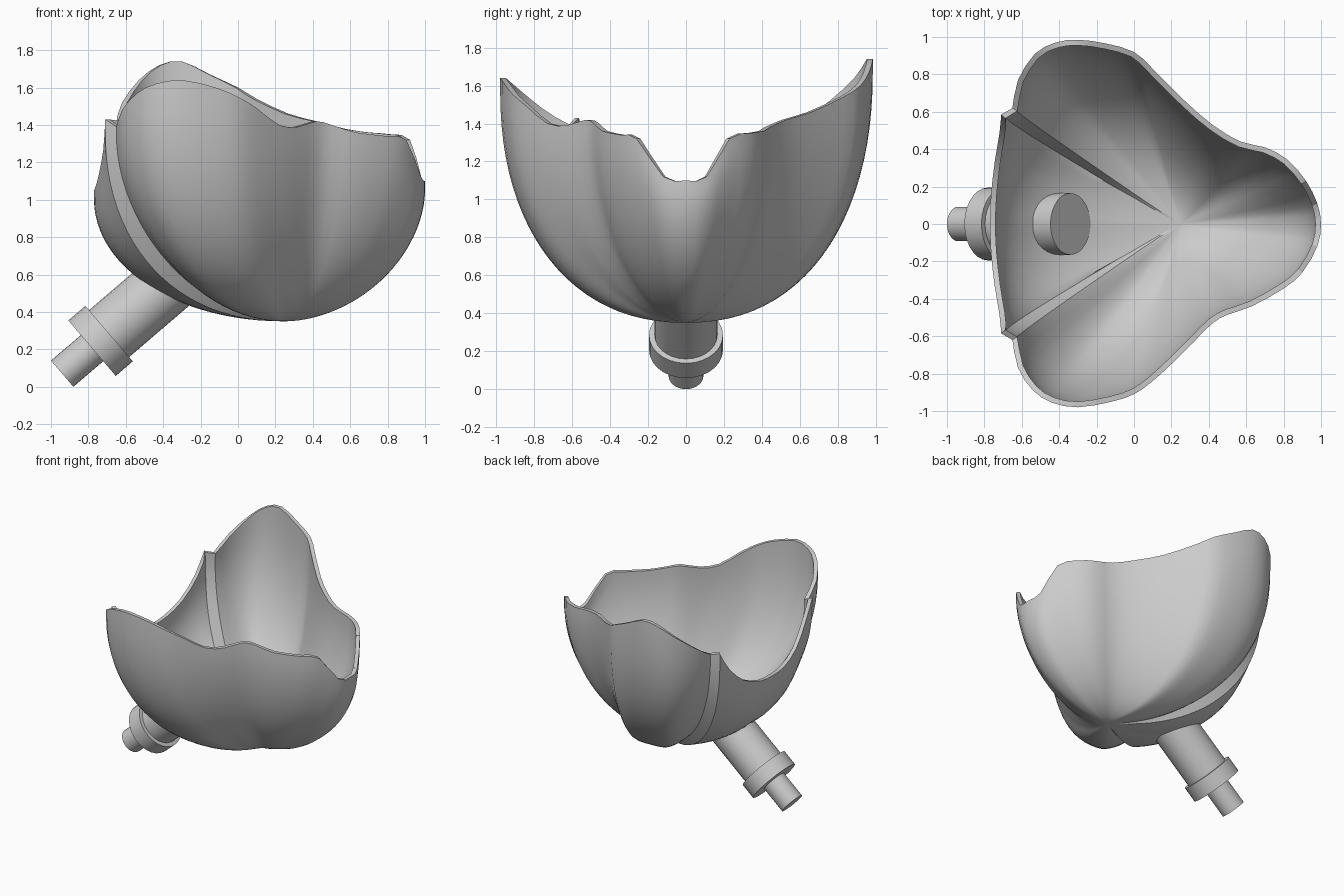
import bpy, bmesh, math
from mathutils import Vector

if "Cube" in bpy.data.objects:
    bpy.data.objects.remove(bpy.data.objects["Cube"])

POLE = Vector((0.25, 0, 0.35))

# Rim of the shell: x, y, z of the outer edge, going round from the front notch
RIM = [
    (1.0, 0, 1.1), (.98, .11, 1.12), (.92, .23, 1.32), (.82, .345, 1.35),
    (.7, .41, 1.36), (.57, .44, 1.38), (.42, .53, 1.42), (.27, .66, 1.46),
    (.1, .83, 1.54), (0, .92, 1.6), (-.15, .965, 1.67), (-.3, .985, 1.74),
    (-.42, .97, 1.72), (-.53, .91, 1.64), (-.62, .77, 1.52), (-.65, .62, 1.42),
    (-.71, .585, 1.43), (-.72, .48, 1.27), (-.745, .33, 1.13), (-.765, .15, 1.06),
    (-.77, 0, 1.05),
    (-.765, -.15, 1.06), (-.745, -.33, 1.13), (-.72, -.48, 1.27), (-.71, -.585, 1.43),
    (-.65, -.62, 1.39), (-.62, -.77, 1.48), (-.54, -.89, 1.57), (-.44, -.955, 1.62),
    (-.3, -.98, 1.64), (-.12, -.95, 1.6), (0, -.91, 1.55), (.1, -.84, 1.49),
    (.22, -.73, 1.4), (.32, -.63, 1.39), (.42, -.53, 1.42), (.5, -.485, 1.4),
    (.63, -.44, 1.36), (.8, -.345, 1.34), (.9, -.26, 1.32), (.98, -.12, 1.12),
]
STEPS = (15, 24)    # rim segments that form the two seams
RINGS = 24


def finish(bm, name):
    mesh = bpy.data.meshes.new(name)
    bm.to_mesh(mesh)
    bm.free()
    ob = bpy.data.objects.new(name, mesh)
    bpy.context.collection.objects.link(ob)
    bpy.ops.object.select_all(action='DESELECT')
    bpy.context.view_layer.objects.active = ob
    ob.select_set(True)
    return ob


def smooth_rim():
    """Add a curved midpoint to every rim segment except the seams."""
    pts = [Vector(p) for p in RIM]
    n = len(pts)
    out = []
    for i in range(n):
        a, b = pts[i], pts[(i + 1) % n]
        out.append(a)
        if i not in STEPS:
            before = a if (i - 1) in STEPS else pts[i - 1]
            after = b if (i + 1) in STEPS else pts[(i + 2) % n]
            out.append((9 * (a + b) - before - after) / 16)
    return out


def meridian(x, y, z):
    """Superelliptic rib from the pole up to one rim point."""
    power = 1.85 + 0.38 * min(1, max(0, (z - 1.4) / 0.22))
    if x < -0.7:
        power = 2.0 + 0.2 * abs(y) / 0.58
    top = z - 0.05
    pts = []
    for i in range(1, RINGS + 1):
        a = math.pi / 2 * i / RINGS
        t = math.sin(a) ** (2 / power)
        h = 1 - max(0, math.cos(a)) ** (2 / power)
        pts.append((POLE.x + (x - POLE.x) * t, y * t, POLE.z + (top - POLE.z) * h))
    pts.append((x, y, z))
    return pts


# Shell: ribs fanned out from the pole, with stepped seams beside the rear panel
bm = bmesh.new()
pole = bm.verts.new(POLE)
ribs = [[bm.verts.new(p) for p in meridian(*r)] for r in smooth_rim()]
for j, a in enumerate(ribs):
    b = ribs[(j + 1) % len(ribs)]
    bm.faces.new((pole, b[0], a[0]))
    for i in range(RINGS):
        bm.faces.new((a[i], b[i], b[i + 1], a[i + 1]))
shell = finish(bm, "shell")
solid = shell.modifiers.new("thickness", 'SOLIDIFY')
solid.thickness = 0.03
solid.offset = -1
bpy.ops.object.modifier_apply(modifier=solid.name)
bpy.ops.object.shade_smooth_by_angle(angle=math.radians(30))

# Stem: thin tip, collar and tube turned round one slanted axis
profile = [(0, 0), (.092, 0), (.092, .21), (.195, .21), (.195, .33),
           (.165, .33), (.165, .79), (0, .79)]
axis = Vector((.76, 0, .65)).normalized()
start = Vector((-.94, 0, .07))
side = Vector((0, 1, 0))
bm = bmesh.new()
verts = [bm.verts.new(start + axis * d + side * r) for r, d in profile]
edges = [bm.edges.new(p) for p in zip(verts, verts[1:])]
bmesh.ops.spin(bm, geom=verts + edges, cent=start, axis=axis,
               angle=2 * math.pi, steps=28)
bmesh.ops.remove_doubles(bm, verts=bm.verts[:], dist=1e-4)
bmesh.ops.recalc_face_normals(bm, faces=bm.faces[:])
stem = finish(bm, "stem")
bpy.ops.object.shade_smooth_by_angle(angle=math.radians(30))
